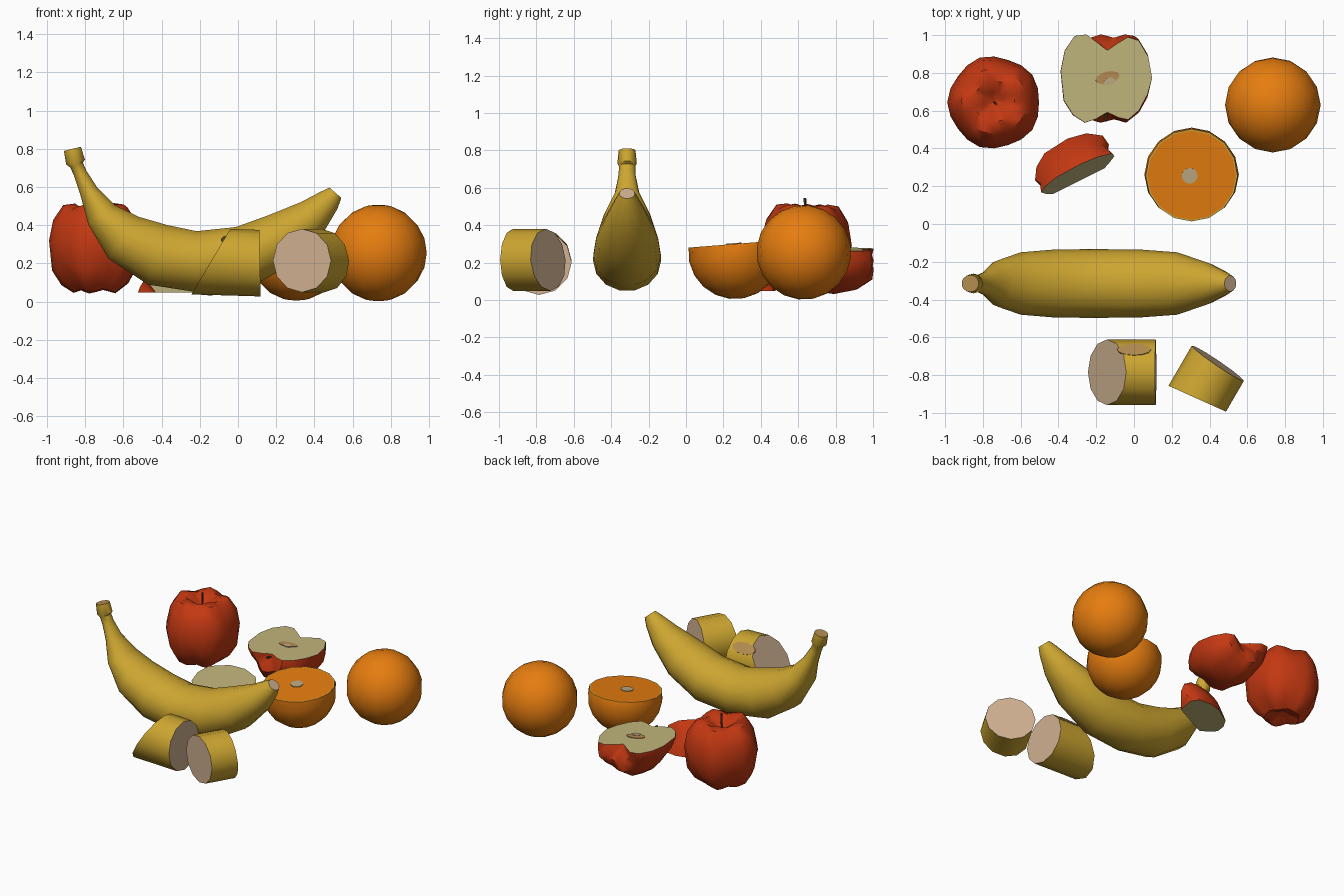
import bpy, bmesh, math
from mathutils import Vector, Matrix

if "Cube" in bpy.data.objects:
    bpy.data.objects.remove(bpy.data.objects["Cube"])


def mat(name, r, g, b):
    m = bpy.data.materials.new(name)
    m.diffuse_color = (r, g, b, 1)
    m.use_nodes = True
    m.node_tree.nodes["Principled BSDF"].inputs["Base Color"].default_value = m.diffuse_color
    return m


PEEL = mat("banana yellow", 0.61, 0.38, 0.03)
B_FLESH = mat("banana flesh", 0.62, 0.43, 0.28)
RED = mat("apple red", 0.55, 0.04, 0.006)
A_FLESH = mat("apple flesh", 0.53, 0.46, 0.20)
ORANGE = mat("orange", 0.79, 0.205, 0.005)
PITH = mat("pith yellow", 0.60, 0.42, 0.06)
CREAM = mat("centre cream", 0.50, 0.40, 0.22)
TAN = mat("core tan", 0.45, 0.26, 0.08)
BROWN = mat("stem brown", 0.10, 0.05, 0.02)


def finish(name, bm, mats, angle=45):
    bmesh.ops.recalc_face_normals(bm, faces=bm.faces[:])
    me = bpy.data.meshes.new(name)
    bm.to_mesh(me)
    bm.free()
    for m in mats:
        me.materials.append(m)
    ob = bpy.data.objects.new(name, me)
    bpy.context.collection.objects.link(ob)
    bpy.ops.object.select_all(action='DESELECT')
    ob.select_set(True)
    bpy.context.view_layer.objects.active = ob
    bpy.ops.object.shade_smooth_by_angle(angle=math.radians(angle))
    return ob


def cut(bm, co, no):
    """Slice away the side the normal points to and cap with material 1."""
    res = bmesh.ops.bisect_plane(bm, geom=bm.verts[:] + bm.edges[:] + bm.faces[:],
                                 plane_co=co, plane_no=no, clear_outer=True)
    edges = [e for e in res["geom_cut"] if isinstance(e, bmesh.types.BMEdge) and e.is_valid]
    caps = bmesh.ops.edgeloop_fill(bm, edges=edges)["faces"]
    for f in caps:
        f.material_index = 1
    return caps


def loft(rings, bm=None):
    """Skin a list of closed rings and cap both ends."""
    bm = bm or bmesh.new()
    vs = [[bm.verts.new(p) for p in ring] for ring in rings]
    n = len(vs[0])
    for a, b in zip(vs, vs[1:]):
        for i in range(n):
            bm.faces.new((a[i], a[(i + 1) % n], b[(i + 1) % n], b[i]))
    return bm, [bm.faces.new(vs[0]), bm.faces.new(vs[-1])]


def plate(name, loc, normal, a, b, m):
    """Thin oval patch lying on a flat surface."""
    n = Vector(normal).normalized()
    bm = bmesh.new()
    bmesh.ops.create_cone(bm, cap_ends=True, segments=12, radius1=1, radius2=1, depth=1)
    M = (Matrix.Translation(Vector(loc)) @ n.to_track_quat('Z', 'Y').to_matrix().to_4x4()
         @ Matrix.Diagonal((a, b, 0.006, 1)))
    bm.transform(M)
    finish(name, bm, [m])


def frame(loc, axis, scale=1):
    return (Matrix.Translation(Vector(loc)) @ Vector(axis).to_track_quat('Z', 'Y').to_matrix().to_4x4()
            @ Matrix.Scale(scale, 4))


def apple(M):
    """Lobed lathe with a dimple at each end."""
    prof = [(0.004, .15), (.05, .185), (.11, .225), (.17, .212), (.222, .13), (.243, .02),
            (.222, -.10), (.175, -.18), (.115, -.225), (.06, -.21), (0.004, -.18)]
    n = 20
    rings = []
    for r, z in prof:
        ring = []
        for i in range(n):
            t = math.tau * i / n
            w = math.cos(5 * t)
            k = 1 + w * (0.05 if z < 0 else 0.025)
            ring.append((r * k * math.cos(t), r * k * math.sin(t), z + 0.08 * r * w * (1 if z > 0 else -1)))
        rings.append(ring)
    bm, _ = loft(rings)
    bm.transform(M)
    return bm


def stem(name, p, q, r):
    p, q = Vector(p), Vector(q)
    bm = bmesh.new()
    bmesh.ops.create_cone(bm, cap_ends=True, segments=6, radius1=r, radius2=r * 1.3, depth=(q - p).length)
    bm.transform(frame((p + q) / 2, q - p))
    finish(name, bm, [BROWN])


# whole apple
finish("whole_apple", apple(frame((-.74, .643, .28), (0, 0.03, 1))), [RED])
stem("apple_stem", (-.74, .645, .42), (-.73, .635, .545), .006)

# half apple lying on its back
bm = apple(frame((-.14, .77, .275), (0, 1, 0.001)))
cut(bm, (-.14, .77, .272), (0.04, 0.01, 1))
finish("half_apple", bm, [RED, A_FLESH])
plate("half_apple_core", (-.14, .775, .273), (0.04, 0.01, 1), .032, .065, TAN)
plate("half_apple_seed", (-.13, .755, .276), (0.04, 0.01, 1), .02, .03, CREAM)
stem("half_apple_stem", (-.14, .62, .25), (-.15, .545, .262), .006)

# apple wedge resting on one cut face
d = Vector((.894, .447, .001))
bm = apple(frame((-.28, .23, .045), d, .93))
cut(bm, (-.28, .23, .048), (0, 0, -1))
cut(bm, (-.28, .233, .048), (.447 * .94, -.894 * .94, .34))
finish("apple_wedge", bm, [RED, A_FLESH])


def ball(loc, r):
    bm = bmesh.new()
    bmesh.ops.create_uvsphere(bm, u_segments=16, v_segments=10, radius=r)
    bm.transform(Matrix.Translation(Vector(loc)) @ Matrix.Rotation(0.2, 4, 'X'))
    return bm


# whole orange
finish("whole_orange", ball((.735, .63, .255), .253), [ORANGE])

# half orange with a thin pith rim and pale centre
bm = ball((.305, .262, .255), .25)
caps = cut(bm, (.305, .262, .30), (0, -.08, 1))
bmesh.ops.recalc_face_normals(bm, faces=bm.faces[:])
bmesh.ops.inset_individual(bm, faces=caps, thickness=.008)
for f in caps:
    f.material_index = 0
finish("half_orange", bm, [ORANGE, PITH], 40)
plate("orange_centre", (.295, .255, .301), (0, -.08, 1), .042, .042, CREAM)

# banana: stations of x, z, height radius, width radius
stations = [(.51, .57, .042, .042), (.475, .53, .065, .065), (.39, .445, .10, .11), (.23, .33, .145, .165),
            (.03, .235, .165, .18), (-.22, .21, .163, .182), (-.42, .245, .168, .18),
            (-.60, .335, .138, .165), (-.715, .455, .088, .125), (-.78, .575, .05, .065),
            (-.825, .67, .036, .045), (-.845, .715, .036, .044), (-.85, .73, .052, .052), (-.867, .80, .047, .045)]
rings = []
for i, (x, z, h, w) in enumerate(stations):
    a, b = stations[max(i - 1, 0)], stations[min(i + 1, len(stations) - 1)]
    t = Vector((b[0] - a[0], 0, b[1] - a[1])).normalized()
    nrm = Vector((t.z, 0, -t.x))
    rings.append([Vector((x, -.315, z)) + nrm * (h * math.sin(k * math.tau / 14))
                  + Vector((0, w * math.cos(k * math.tau / 14), 0)) for k in range(14)])
bm, ends = loft(rings)
ends[0].material_index = 1
ends[1].material_index = 2
finish("banana", bm, [PEEL, B_FLESH, TAN])


# banana chunks: a cylinder trimmed by two planes
def chunk(name, loc, axis, r, cuts):
    bm = bmesh.new()
    bmesh.ops.create_cone(bm, cap_ends=True, segments=12, radius1=r, radius2=r, depth=1)
    bm.transform(frame(loc, axis))
    for co, no in cuts:
        cut(bm, co, no)
    finish(name, bm, [PEEL, B_FLESH], 40)


chunk("banana_chunk_slanted", (0, -.785, .205), (1, 0, -.03), .174,
      [((-.13, -.785, .23), (-.86, 0, .51)), ((.115, -.785, .2), (1, 0, .02))])
chunk("banana_chunk_short", (.39, -.83, .215), (.5, .86, 0), .166,
      [((.335, -.925, .215), (-.41, -.91, 0)), ((.455, -.745, .215), (.55, .81, .08))])
# bruise on the slanted chunk
s = .168 * math.sqrt(.5)
plate("chunk_bruise", (0, -.785 + s, .205 + s), (0, 1, 1), .09, .042, TAN)
